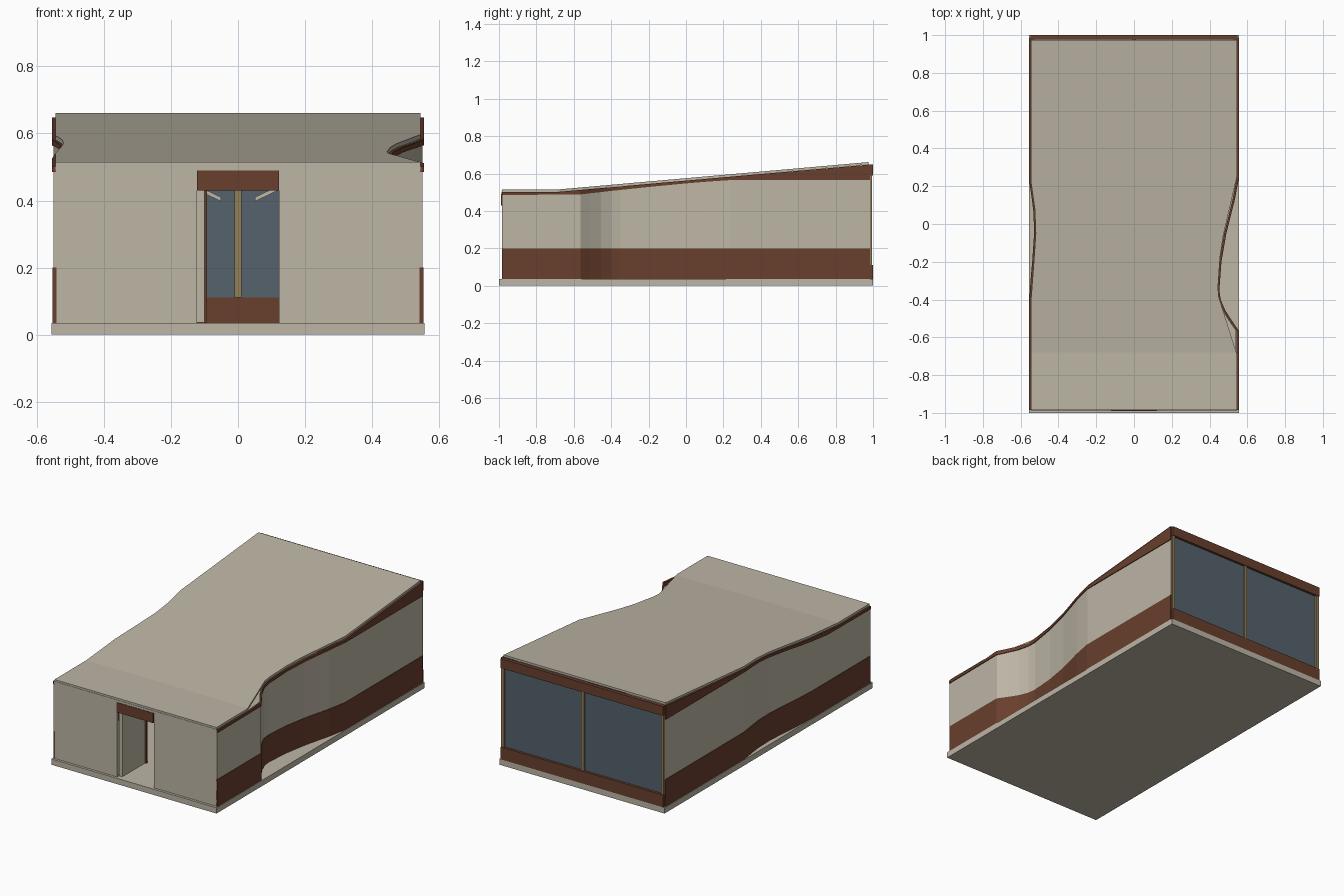
import bpy, bmesh
from mathutils import Vector

if "Cube" in bpy.data.objects:
    bpy.data.objects.remove(bpy.data.objects["Cube"])


def mat(name, rgb):
    m = bpy.data.materials.new(name)
    m.diffuse_color = (*rgb, 1)
    m.use_nodes = True
    m.node_tree.nodes["Principled BSDF"].inputs["Base Color"].default_value = m.diffuse_color
    return m


STONE = mat("warm_beige", (0.51, 0.465, 0.38))
BROWN = mat("red_brown", (0.14, 0.05, 0.026))
GLASS = mat("slate_blue_glass", (0.092, 0.122, 0.15))
TAN = mat("tan_wood", (0.29, 0.21, 0.09))


def finish(name, bm, material):
    bmesh.ops.recalc_face_normals(bm, faces=bm.faces)
    me = bpy.data.meshes.new(name)
    bm.to_mesh(me)
    bm.free()
    me.materials.append(material)
    ob = bpy.data.objects.new(name, me)
    bpy.context.collection.objects.link(ob)
    return ob


def box(name, x0, x1, y0, y1, z0, z1, material):
    bm = bmesh.new()
    bmesh.ops.create_cube(bm, size=1)
    for v in bm.verts:
        v.co = Vector((x1 if v.co.x > 0 else x0,
                       y1 if v.co.y > 0 else y0,
                       z1 if v.co.z > 0 else z0))
    return finish(name, bm, material)


def sections(name, rings, material):
    """Bridge a series of four-cornered cross-sections into a solid."""
    bm = bmesh.new()
    rows = [[bm.verts.new(p) for p in r] for r in rings]
    for a, b in zip(rows, rows[1:]):
        for i in range(4):
            j = (i + 1) % 4
            bm.faces.new((a[i], a[j], b[j], b[i]))
    bm.faces.new(rows[0])
    bm.faces.new(rows[-1])
    return finish(name, bm, material)


def lerp(table, y):
    if y <= table[0][0]:
        return table[0][1]
    for (a, p), (b, q) in zip(table, table[1:]):
        if y <= b:
            return p + (q - p) * (y - a) / (b - a)
    return table[-1][1]


# Roof height and plan outlines, all as (y, value)
ROOF_Z = [(-0.985, 0.515), (-0.68, 0.515), (0.975, 0.661)]
ROOF_R = [(-0.985, 0.545), (-0.69, 0.545), (-0.38, 0.447), (-0.33, 0.445),
          (-0.18, 0.455), (-0.06, 0.473), (0.1, 0.51), (0.25, 0.545), (0.975, 0.545)]
ROOF_L = [(-0.985, -0.545), (-0.4, -0.545), (-0.2, -0.53), (-0.05, -0.52),
          (0.08, -0.525), (0.22, -0.545), (0.975, -0.545)]
WALL_R = [(-0.985, 0.553), (-0.565, 0.553), (-0.51, 0.515), (-0.455, 0.48),
          (-0.40, 0.457), (-0.35, 0.45), (-0.2, 0.461), (-0.05, 0.487),
          (0.05, 0.512), (0.12, 0.53), (0.24, 0.553), (0.985, 0.553)]
WALL_L = [(-0.985, -0.553), (-0.42, -0.553), (-0.3, -0.546), (-0.2, -0.537),
          (-0.05, -0.527), (0.06, -0.53), (0.14, -0.54), (0.23, -0.553), (0.985, -0.553)]
WALL_TOP = [(-0.985, 0.485), (-0.565, 0.488), (-0.4, 0.507), (-0.2, 0.528),
            (0.0, 0.547), (0.12, 0.557), (0.24, 0.565), (0.985, 0.565)]

# Floor slab
box("floor_slab", -0.556, 0.556, -1, 1, 0, 0.035, STONE)

# Roof: bent sheet with scooped sides
ys = sorted({y for t in (ROOF_R, ROOF_L, ROOF_Z) for y, _ in t})
rings = []
for y in ys:
    l, r, z = lerp(ROOF_L, y), lerp(ROOF_R, y), lerp(ROOF_Z, y)
    rings.append([(l, y, z - 0.013), (r, y, z - 0.013), (r, y, z), (l, y, z)])
sections("roof", rings, STONE)
box("front_roof_beam", -0.545, 0.545, -0.987, -0.965, 0.49, 0.504, STONE)


# Side walls: brown base band, beige panel, brown fascia
def band(name, path, sign, inset, z0, z1, material):
    yy = sorted({y for t in (path, WALL_TOP) for y, _ in t} | {-0.68})
    rr = []
    for y in yy:
        x = lerp(path, y) - sign * inset
        xi = x - sign * 0.012
        rr.append([(x, y, z0(y)), (x, y, z1(y)), (xi, y, z1(y)), (xi, y, z0(y))])
    sections(name, rr, material)


for side, path, s in (("right", WALL_R, 1), ("left", WALL_L, -1)):
    band(side + "_wall_base", path, s, 0, lambda y: 0.035, lambda y: 0.2, BROWN)
    band(side + "_wall_panel", path, s, 0.003, lambda y: 0.2, lambda y: lerp(WALL_TOP, y), STONE)
    band(side + "_fascia", path, s, -0.002, lambda y: lerp(WALL_TOP, y),
         lambda y: lerp(ROOF_Z, y) - 0.013, BROWN)

# Front wall with doorway
for side, a, b in (("left", -0.545, -0.123), ("right", 0.123, 0.545)):
    box("front_wall_" + side, a, b, -0.985, -0.97, 0.035, 0.49, STONE)
box("door_lintel", -0.123, 0.123, -0.99, -0.97, 0.43, 0.49, BROWN)

# Door standing open inwards
box("open_door", -0.123, -0.1, -0.968, -0.74, 0.036, 0.43, STONE)
box("door_edge", -0.1, -0.092, -0.75, -0.74, 0.036, 0.43, BROWN)

# Back window wall
box("back_sill", -0.547, 0.547, 0.978, 1.0, 0.035, 0.11, BROWN)
box("back_lintel", -0.547, 0.547, 0.978, 1.0, 0.59, 0.648, BROWN)
box("back_glass", -0.54, 0.54, 0.979, 0.985, 0.11, 0.59, GLASS)
for name, x in (("left", -0.537), ("middle", 0), ("right", 0.537)):
    box("window_post_" + name, x - 0.01, x + 0.01, 0.972, 0.995, 0.11, 0.59, TAN)

# Slanted braces seen through the doorway
for side, s in (("left", -1), ("right", 1)):
    sections("brace_" + side,
             [[(s * x, 0.95, z), (s * x, 0.965, z), (s * x, 0.965, z + 0.013),
               (s * x, 0.95, z + 0.013)] for x, z in ((0.05, 0.397), (0.115, 0.428))], STONE)
